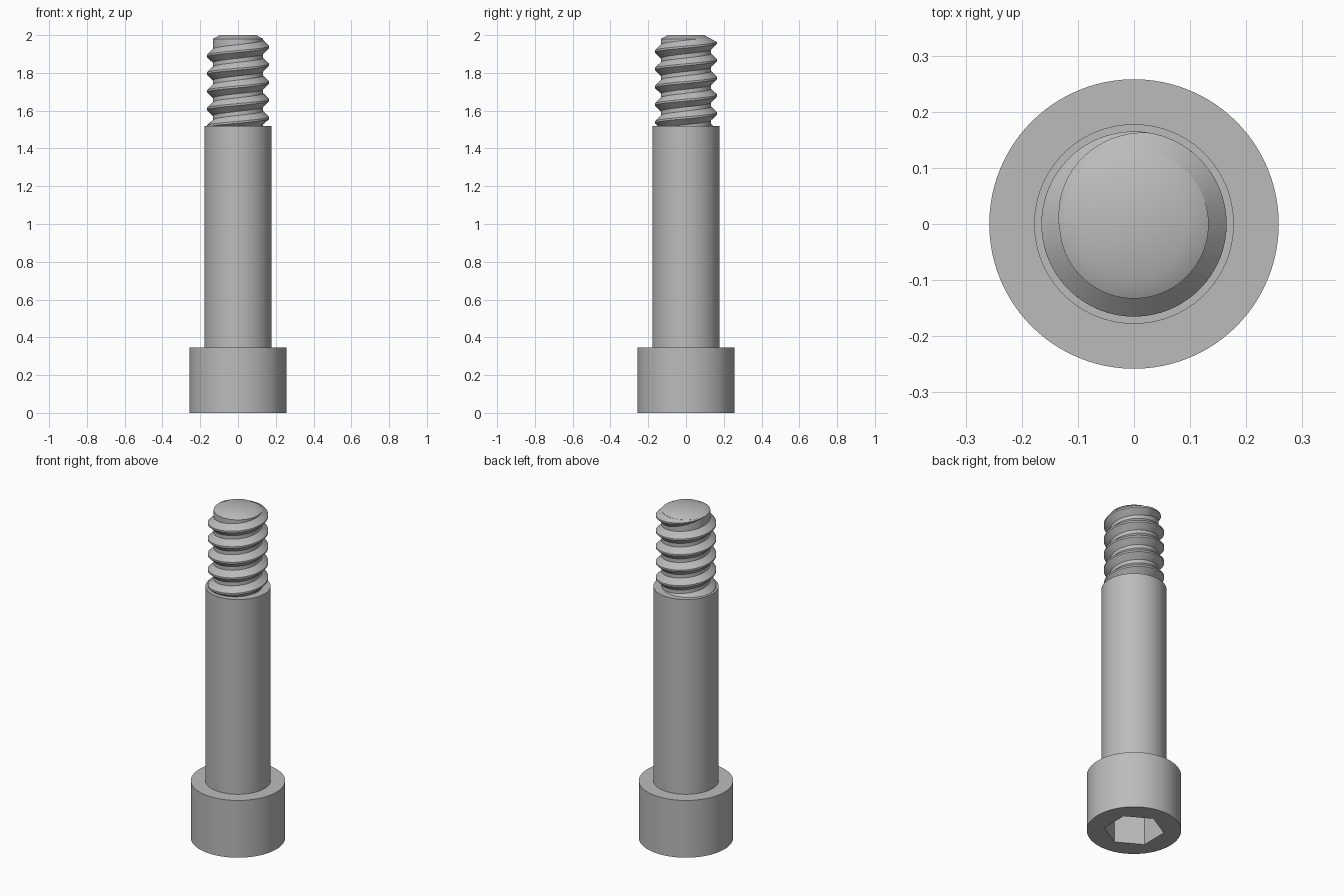
import bpy, bmesh
from math import pi, sin, cos

SEGMENTS = 96
PITCH = 0.0937
CORE_R, CREST_R = 0.133, 0.165
SHOULDER_Z, CHAMFER_Z = 1.52, 1.98

cube = bpy.data.objects.get("Cube")
if cube:
    bpy.data.objects.remove(cube, do_unlink=True)

steel = bpy.data.materials.new("plain grey steel")
steel.use_nodes = True
grey = (0.5, 0.5, 0.5, 1)
steel.diffuse_color = grey
steel.node_tree.nodes["Principled BSDF"].inputs["Base Color"].default_value = grey


def finish(name, bm):
    """Turn a bmesh into a steel object with sharp-edged smooth shading."""
    bmesh.ops.recalc_face_normals(bm, faces=bm.faces)
    mesh = bpy.data.meshes.new(name)
    bm.to_mesh(mesh)
    bm.free()
    mesh.materials.append(steel)
    obj = bpy.data.objects.new(name, mesh)
    bpy.context.collection.objects.link(obj)
    bpy.ops.object.select_all(action="DESELECT")
    obj.select_set(True)
    bpy.context.view_layer.objects.active = obj
    bpy.ops.object.shade_smooth_by_angle(angle=pi / 6)
    return obj


def turned(name, profile, sides=SEGMENTS, turn=0.0):
    """Stack rings of (radius, height) into a closed turned solid."""
    bm = bmesh.new()
    rings = []
    for r, z in profile:
        angles = [turn + 2 * pi * i / sides for i in range(sides)]
        rings.append([bm.verts.new((r * cos(a), r * sin(a), z)) for a in angles])
    for low, high in zip(rings, rings[1:]):
        for i in range(sides):
            j = (i + 1) % sides
            bm.faces.new((low[i], low[j], high[j], high[i]))
    bm.faces.new(rings[0])
    bm.faces.new(rings[-1])
    return finish(name, bm)


# Head with a hexagonal socket cut into its underside
socket = turned("socket_cutter", [(0.165, -0.1), (0.165, 0.2)], sides=6, turn=pi / 2)
socket.hide_render = True
head = turned("head", [(0.258, 0), (0.258, 0.345)])
cut = head.modifiers.new("socket", "BOOLEAN")
cut.operation = "DIFFERENCE"
cut.solver = "EXACT"
cut.object = socket
bpy.ops.object.modifier_apply(modifier=cut.name)
bpy.data.objects.remove(socket, do_unlink=True)
bpy.ops.object.shade_smooth_by_angle(angle=pi / 6)

# Plain shoulder and chamfered thread core
turned("shoulder", [(0.178, 0.345), (0.178, SHOULDER_Z)])
turned("thread_core", [(CORE_R, SHOULDER_Z), (CORE_R, CHAMFER_Z), (0.096, 2.0)])


# Right-handed helical ridge that rises out of the shoulder and fades at the tip
def thread():
    bm = bmesh.new()
    end, fade = pi, 0.55 * pi
    turns = 5.6
    steps = int(turns * SEGMENTS)
    previous = None
    for i in range(steps + 1):
        a = end - 2 * pi * turns * (1 - i / steps)
        size = max(0.08, min(1, (end - a) / fade))
        mid = 1.937 + PITCH * a / (2 * pi)
        crest = CORE_R + (CREST_R - CORE_R) * size
        root = CORE_R - 0.002
        section = [(root, -0.038), (crest, -0.005), (crest, 0.005), (root, 0.038)]
        ring = [bm.verts.new((r * cos(a), r * sin(a), min(mid + dz * size, CHAMFER_Z)))
                for r, dz in section]
        if previous:
            for k in range(4):
                n = (k + 1) % 4
                bm.faces.new((previous[k], previous[n], ring[n], ring[k]))
        else:
            bm.faces.new(ring)
        previous = ring
    bm.faces.new(previous)
    return finish("thread_ridge", bm)


thread()
